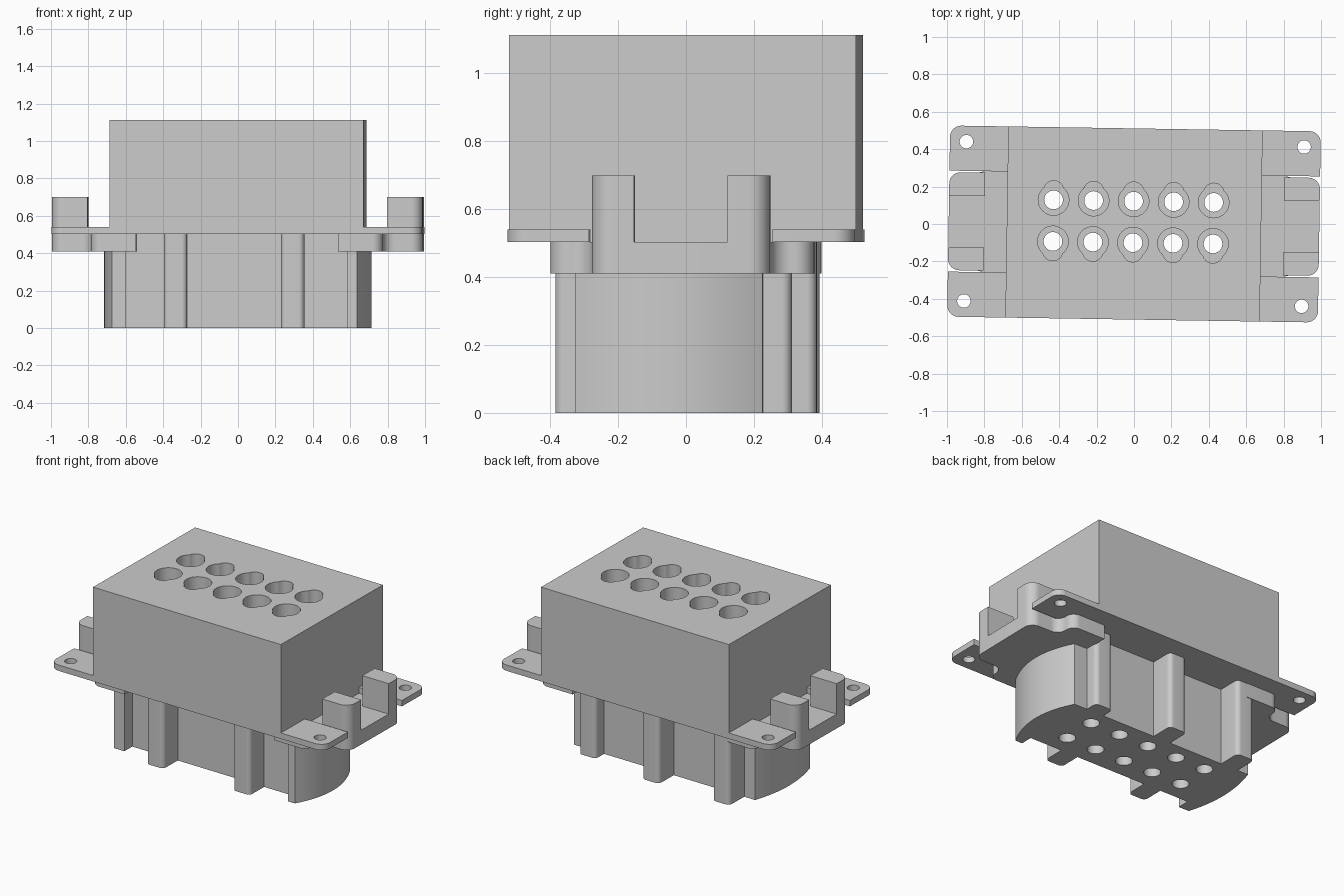
import bpy, bmesh, math
from mathutils import Vector

if "Cube" in bpy.data.objects:
    bpy.data.objects.remove(bpy.data.objects["Cube"], do_unlink=True)

grey = bpy.data.materials.new("plain_grey")
grey.use_nodes = True
GREY = (0.6, 0.6, 0.6, 1)
grey.diffuse_color = GREY
grey.node_tree.nodes["Principled BSDF"].inputs["Base Color"].default_value = GREY

TILT = math.radians(-0.9)      # whole model is turned slightly about z
SEAM, TOP = 0.503, 1.113
END_X, BOX_X, BOX_Y = 0.991, 0.68, 0.511


def fillet(corners, steps=8):
    """Outline from (x, y, radius) corners."""
    out = []
    n = len(corners)
    for i, (x, y, r) in enumerate(corners):
        p = Vector((x, y))
        if r == 0:
            out.append(p)
            continue
        a = (Vector(corners[i - 1][:2]) - p).normalized()
        b = (Vector(corners[(i + 1) % n][:2]) - p).normalized()
        half = a.angle(b) / 2
        centre = p + (a + b).normalized() * r / math.sin(half)
        start = p + a * r / math.tan(half) - centre
        end = p + b * r / math.tan(half) - centre
        out += [centre + start.lerp(end, k / steps).normalized() * r for k in range(steps + 1)]
    return out


def circle(cx, cy, r, n=32):
    return [Vector((cx + r * math.cos(k * math.tau / n), cy + r * math.sin(k * math.tau / n)))
            for k in range(n)]


def keyed_circle(cx, cy, side, r=0.082, lobe=0.054, shift=0.049, n=64):
    """Round socket outline with a smaller lobe on one side."""
    pts = []
    for k in range(n):
        t = k * math.tau / n
        c, s = math.cos(t), math.sin(t)
        reach = max(r, shift * s * side + math.sqrt(lobe ** 2 - (shift * c) ** 2))
        pts.append(Vector((cx + reach * c, cy + reach * s)))
    return pts


def prism(name, outlines, z0, z1, sx=1, sy=1):
    bm = bmesh.new()
    for pts in outlines:
        lower = [bm.verts.new((p.x * sx, p.y * sy, z0)) for p in pts]
        upper = [bm.verts.new((p.x * sx, p.y * sy, z1)) for p in pts]
        bm.faces.new(lower)
        bm.faces.new(upper)
        for i in range(len(pts)):
            j = (i + 1) % len(pts)
            bm.faces.new((lower[i], lower[j], upper[j], upper[i]))
    bmesh.ops.recalc_face_normals(bm, faces=bm.faces)
    me = bpy.data.meshes.new(name)
    bm.to_mesh(me)
    bm.free()
    me.materials.append(grey)
    ob = bpy.data.objects.new(name, me)
    bpy.context.collection.objects.link(ob)
    ob.rotation_euler.z = TILT
    return ob


def finish(ob, holes=None):
    """Cut the holes, then smooth the curved walls and keep hard edges."""
    if holes:
        cutter = prism("hole_cutter", holes, -0.2, 1.4)
        cutter.hide_render = True
        mod = ob.modifiers.new("holes", 'BOOLEAN')
        mod.operation, mod.solver, mod.object = 'DIFFERENCE', 'EXACT', cutter
        graph = bpy.context.evaluated_depsgraph_get()
        cut = bpy.data.meshes.new_from_object(ob.evaluated_get(graph))
        ob.modifiers.clear()
        ob.data = cut
        bpy.data.objects.remove(cutter, do_unlink=True)
    ob.data.shade_smooth()
    ob.data.set_sharp_from_angle(angle=math.radians(30))


def rect(x0, x1, y0, y1, r=0):
    return fillet([(x0, y0, r), (x1, y0, r), (x1, y1, r), (x0, y1, r)])


# Contact positions: five columns, two rows with lobes facing outwards
contacts = [(0.214 * col - 0.004, y, side) for col in range(-2, 3)
            for y, side in ((0.122, 1), (-0.1, -1))]

# Upper housing with keyed sockets
housing = prism("upper_housing", [rect(-BOX_X, BOX_X, -BOX_Y, BOX_Y)], SEAM, TOP)
finish(housing, [keyed_circle(x, y, s) for x, y, s in contacts])

# Lower plug: bowed ends that run forward past a recessed front wall
WALL, CORNER = 0.235, -0.315


def bow(sign, y0, y1, base, peak=0.715, n=20):
    pts = []
    for k in range(n + 1):
        f = k / n
        x = base + (peak - base) * (1 - (2 * f - 1) ** 2)
        pts.append(Vector((sign * x, y0 + (y1 - y0) * f)))
    return pts


front_wall = [Vector(p) for p in ((-0.595, CORNER), (-0.595, -WALL), (0.59, -WALL), (0.59, CORNER))]
plug_outline = bow(1, CORNER, WALL, 0.64) + bow(-1, WALL, CORNER, 0.67) + front_wall
plug = prism("lower_plug", [plug_outline], 0, SEAM)
finish(plug, [circle(x, y, 0.05) for x, y, s in contacts])

# Guide ribs standing off the plug walls: two in front, three behind
ribs = {"front_rib_right": (-0.328, -0.38, -0.2), "front_rib_left": (0.298, -0.38, -0.2),
        "back_rib_right": (-0.53, 0.2, 0.385), "back_rib_middle": (-0.02, 0.2, 0.385),
        "back_rib_left": (0.485, 0.2, 0.32)}
for name, (x, y0, y1) in ribs.items():
    finish(prism(name, [rect(x - 0.062, x + 0.062, y0, y1, 0.028)], 0, SEAM))

# End brackets, latch posts and corner tabs
half = [(END_X, 0.262, 0.06), (0.78, 0.262, 0.06), (0.78, 0.388, 0.055), (0.54, 0.388, 0)]
bracket = fillet(half + [(x, -y, r) for x, y, r in reversed(half)])
post = fillet([(0.80, 0.138, 0), (END_X, 0.138, 0), (END_X, 0.262, 0.06), (0.80, 0.262, 0)])
tab = fillet([(BOX_X, 0.27, 0), (END_X, 0.27, 0), (END_X, BOX_Y, 0.06), (BOX_X, BOX_Y, 0)])
for sx, lr in ((1, "left"), (-1, "right")):
    finish(prism(f"{lr}_bracket", [bracket], 0.41, SEAM, sx))
    for sy, fb in ((-1, "front"), (1, "back")):
        finish(prism(f"{lr}_{fb}_post", [post], SEAM, 0.70, sx, sy))
        finish(prism(f"{lr}_{fb}_tab", [tab], SEAM, 0.541, sx, sy),
               [circle(sx * 0.903, sy * 0.426, 0.036)])
